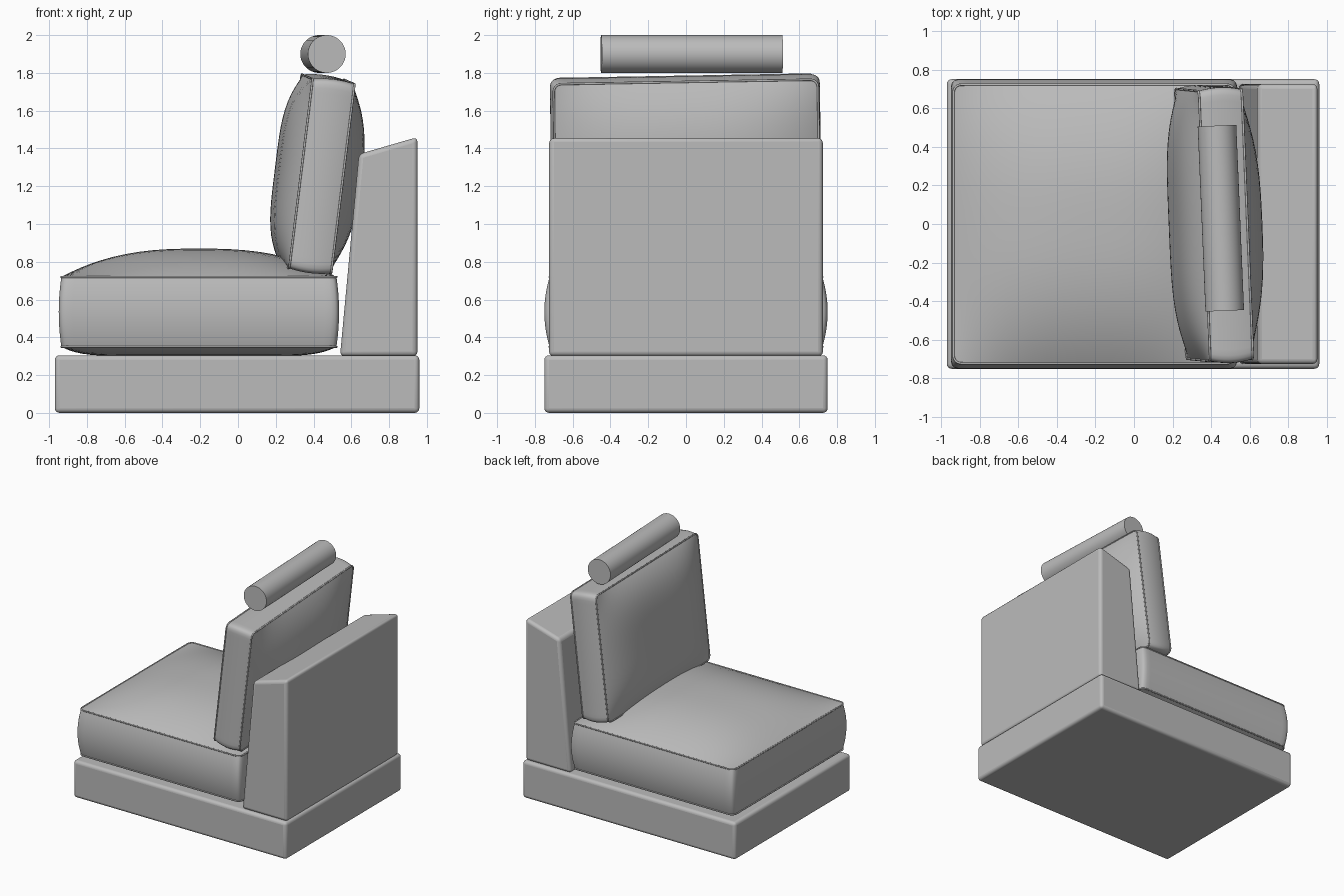
import bpy, bmesh
from math import sin, cos, pi, radians
from mathutils import Matrix, Vector

cube = bpy.data.objects.get("Cube")
if cube:
    bpy.data.objects.remove(cube, do_unlink=True)

fabric = bpy.data.materials.new("grey_fabric")
fabric.use_nodes = True
GREY = (0.5, 0.5, 0.5, 1)
fabric.diffuse_color = GREY
fabric.node_tree.nodes["Principled BSDF"].inputs["Base Color"].default_value = GREY


def finish(name, bm, matrix=None, bevel=0):
    """Turn a bmesh into a smooth-shaded, optionally bevelled object."""
    bmesh.ops.recalc_face_normals(bm, faces=bm.faces[:])
    mesh = bpy.data.meshes.new(name)
    bm.to_mesh(mesh)
    bm.free()
    obj = bpy.data.objects.new(name, mesh)
    bpy.context.collection.objects.link(obj)
    mesh.materials.append(fabric)
    if matrix:
        obj.matrix_world = matrix
    bpy.ops.object.select_all(action='DESELECT')
    obj.select_set(True)
    bpy.context.view_layer.objects.active = obj
    bpy.ops.object.shade_smooth_by_angle(angle=radians(35))
    if bevel:
        mod = obj.modifiers.new("soft_edges", 'BEVEL')
        mod.width, mod.segments = bevel, 4
    return obj


def prism(name, profile, y0, y1, bevel):
    """Extrude an x-z outline along y."""
    bm = bmesh.new()
    face = bm.faces.new([bm.verts.new((x, y0, z)) for x, z in profile])
    new = bmesh.ops.extrude_face_region(bm, geom=[face])["geom"]
    verts = [v for v in new if isinstance(v, bmesh.types.BMVert)]
    bmesh.ops.translate(bm, verts=verts, vec=(0, y1 - y0, 0))
    return finish(name, bm, bevel=bevel)


def cushion(name, half, r, side, crown, power, matrix):
    """Boxed cushion: rounded corners, bowed sides, crowned top and bottom."""
    hx, hy, hz = half
    bm = bmesh.new()
    bmesh.ops.create_cube(bm, size=2)
    bmesh.ops.subdivide_edges(bm, edges=bm.edges[:], cuts=27, use_grid_fill=True)
    for v in bm.verts:
        # finer spacing near the edges
        u, t, w = (sin(c * pi / 2) for c in v.co)
        p = Vector((u * hx, t * hy))
        inner = Vector((max(r - hx, min(hx - r, p.x)), max(r - hy, min(hy - r, p.y))))
        d = p - inner
        if d.length > 0:
            p = inner + d * max(abs(d.x), abs(d.y)) / d.length
        bow = 1 - w * w
        z = w * hz
        if abs(w) > 0.999:
            k = 0 if w > 0 else 1
            puff = (1 - abs(u) ** power[k]) * (1 - abs(t) ** power[k])
            z += w * crown[k] * puff
        v.co = (p.x + u * side[0] * bow, p.y + t * side[1] * bow, z)
    finish(name, bm, matrix)

    # piping along both seams
    for label, z in (("upper", hz), ("lower", -hz)):
        data = bpy.data.curves.new(f"{name}_{label}_piping", 'CURVE')
        data.dimensions = '3D'
        data.bevel_depth, data.bevel_resolution = 0.006, 2
        pts = []
        for i, (sx, sy) in enumerate(((1, 1), (-1, 1), (-1, -1), (1, -1))):
            for j in range(7):
                a = (i + j / 6) * pi / 2
                pts.append((sx * (hx - r) + r * cos(a), sy * (hy - r) + r * sin(a), z, 1))
        spline = data.splines.new('POLY')
        spline.points.add(len(pts) - 1)
        for point, co in zip(spline.points, pts):
            point.co = co
        spline.use_cyclic_u = True
        data.materials.append(fabric)
        pipe = bpy.data.objects.new(data.name, data)
        pipe.matrix_world = matrix
        bpy.context.collection.objects.link(pipe)


# plinth and sloped back panel
prism("base", [(-0.97, 0), (0.96, 0), (0.96, 0.305), (-0.97, 0.305)], -0.75, 0.75, 0.025)
prism("back_panel", [(0.54, 0.3), (0.95, 0.3), (0.95, 1.46), (0.64, 1.37)], -0.725, 0.725, 0.025)

# seat cushion
cushion("seat_cushion", (0.728, 0.722, 0.185), 0.04, (0.014, 0.028), (0.15, 0.05), (2.6, 8),
        Matrix.Translation((-0.207, 0, 0.535)))

# leaning back cushion, turned slightly
yaw = Matrix.Rotation(radians(2.4), 4, 'Z')
lean = Matrix.Rotation(radians(1), 4, 'X') @ Matrix.Rotation(radians(-83), 4, 'Y')
cushion("back_cushion", (0.505, 0.7, 0.112), 0.04, (0.012, 0.015), (0.1, 0.125), (4, 2.8),
        Matrix.Translation((0.415, 0, 1.265)) @ yaw @ lean)

# head bolster
bm = bmesh.new()
bmesh.ops.create_cone(bm, cap_ends=True, segments=64, radius1=0.1, radius2=0.1, depth=0.96)
finish("head_bolster", bm,
       Matrix.Translation((0.45, 0.03, 1.9)) @ yaw @ Matrix.Rotation(pi / 2, 4, 'X'))
